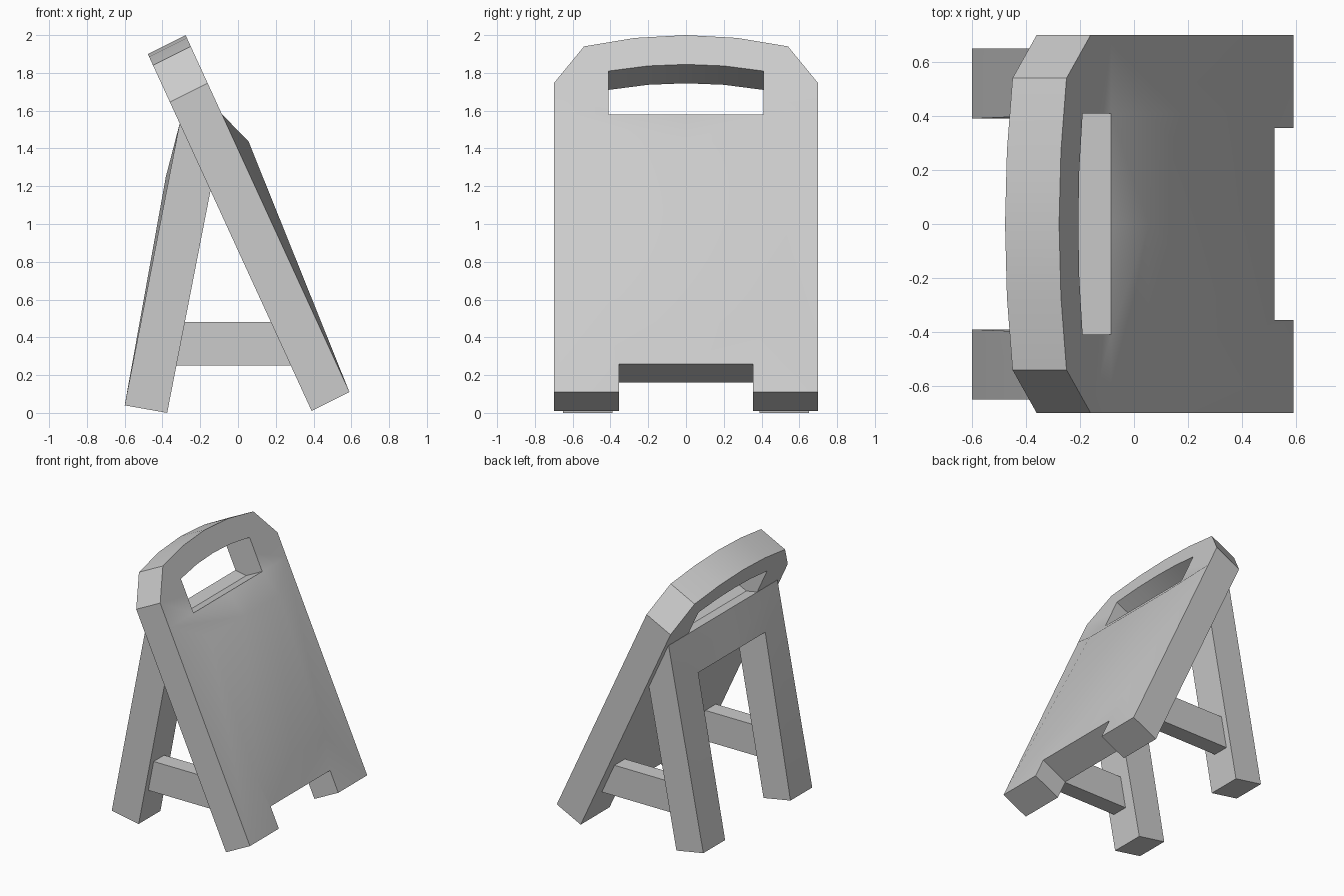
import bpy
import bmesh
from mathutils import Vector

cube = bpy.data.objects.get("Cube")
if cube:
    bpy.data.objects.remove(cube)

grey = bpy.data.materials.new("light_grey")
grey.use_nodes = True
grey.diffuse_color = (0.6, 0.6, 0.6, 1)
grey.node_tree.nodes["Principled BSDF"].inputs["Base Color"].default_value = (0.6, 0.6, 0.6, 1)


def finish(name, bm):
    """Turn a bmesh into a shaded, coloured object."""
    bmesh.ops.recalc_face_normals(bm, faces=bm.faces[:])
    mesh = bpy.data.meshes.new(name)
    bm.to_mesh(mesh)
    bm.free()
    mesh.materials.append(grey)
    obj = bpy.data.objects.new(name, mesh)
    bpy.context.collection.objects.link(obj)
    bpy.ops.object.select_all(action='DESELECT')
    obj.select_set(True)
    bpy.context.view_layer.objects.active = obj
    bpy.ops.object.shade_smooth_by_angle(angle=0.52)
    return obj


def slanted_slab(name, half_faces, x_at, thickness, lift):
    """Mirror (y, z) polygons, lay them on a slope, thicken, then raise some points."""
    bm = bmesh.new()
    for side in (1, -1):
        for poly in half_faces:
            bm.faces.new([bm.verts.new((x_at(z), side * y, z)) for y, z in poly][::side])
    bmesh.ops.remove_doubles(bm, verts=bm.verts[:], dist=0.001)
    sheet = bm.verts[:]
    result = bmesh.ops.extrude_face_region(bm, geom=bm.faces[:], use_keep_orig=True)
    moved = [g for g in result["geom"] if isinstance(g, bmesh.types.BMVert)]
    moved_set = set(moved)
    for v in sheet:
        if v not in moved_set:
            v.co.x += lift.get((round(abs(v.co.y), 2), round(v.co.z, 2)), 0)
    bmesh.ops.translate(bm, vec=Vector(thickness), verts=moved)
    return finish(name, bm)


# Sign board: arched handle, raised panel and two feet
outer = [(0.7, 1.58), (0.7, 1.745), (0.54, 1.94), (0.27, 1.985), (0, 2.0)]
inner = [(0.41, 1.58), (0.41, 1.7), (0.41, 1.81), (0.2, 1.837), (0, 1.845)]
board = [[outer[i], outer[i + 1], inner[i + 1], inner[i]] for i in range(4)]
panel_top, panel_low = (0.41, 1.44), (0.41, 0.48)
mid_top, mid_low = (0, 1.44), (0, 0.48)
foot, foot_in, notch, mid_notch = (0.7, 0.11), (0.355, 0.11), (0.355, 0.26), (0, 0.26)
board += [
    [outer[0], inner[0], (0, 1.58), mid_top, panel_top],
    [panel_top, mid_top, mid_low, panel_low],
    [outer[0], panel_top, panel_low, foot],
    [foot, panel_low, notch, foot_in],
    [panel_low, mid_low, mid_notch, notch],
]
slanted_slab("sign_board", board, lambda z: 0.59 - (z - 0.11) * 0.459, (-0.2, 0, -0.1),
             {panel_top: 0.075, mid_top: 0.075, panel_low: 0.018, mid_low: 0.018})

# Rear frame: two legs joined by a top beam
corner, beam_mid = (0.4, 1.25), (0, 1.25)
frame = [
    [(0.65, 0.04), (0.39, 0.04), corner, (0.65, 1.53)],
    [corner, beam_mid, (0, 1.53), (0.65, 1.53)],
]
slanted_slab("rear_leg_frame", frame, lambda z: -0.6 + (z - 0.04) * 0.195, (0.225, 0, -0.04),
             {corner: -0.018, beam_mid: -0.018})

# Side braces between legs and board
for name, y in (("back_brace", 0.48), ("front_brace", -0.605)):
    bm = bmesh.new()
    profile = [(-0.36, 0.25), (0.31, 0.25), (0.205, 0.48), (-0.315, 0.48)]
    face = bm.faces.new([bm.verts.new((x, y, z)) for x, z in profile])
    result = bmesh.ops.extrude_face_region(bm, geom=[face], use_keep_orig=True)
    bmesh.ops.translate(bm, vec=(0, 0.125, 0),
                        verts=[g for g in result["geom"] if isinstance(g, bmesh.types.BMVert)])
    finish(name, bm)
